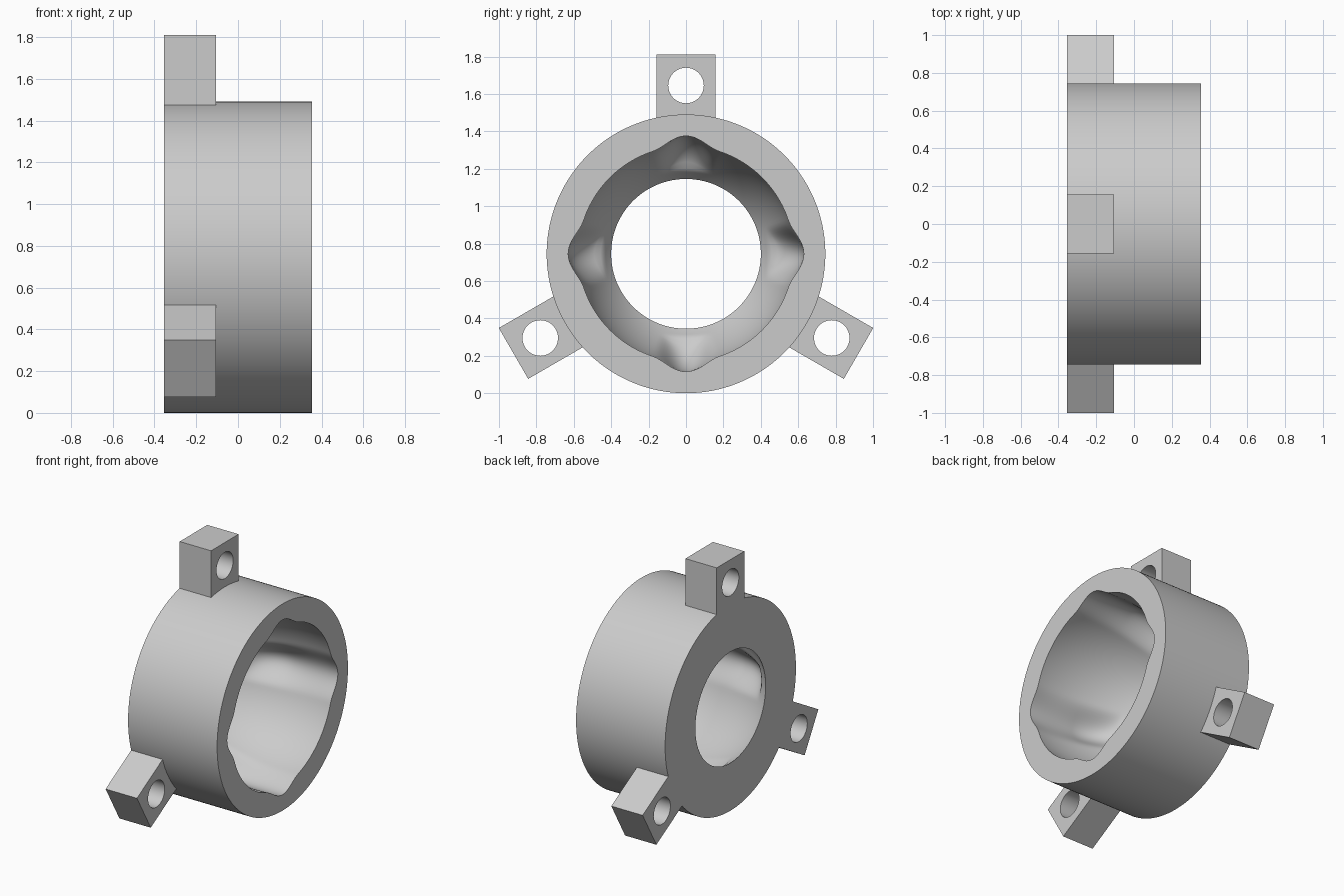
import bpy, bmesh, math
from math import sin, cos, pi, sqrt

cube = bpy.data.objects.get("Cube")
if cube:
    bpy.data.objects.remove(cube)

AXIS_Z, OUTER_R, HALF = 0.745, 0.745, 0.355   # ring axis runs along x
HOLE_R, GROOVE_R = 0.4, 0.63

grey = bpy.data.materials.new("plain_grey")
grey.use_nodes = True
grey.diffuse_color = (0.6, 0.6, 0.6, 1)
grey.node_tree.nodes["Principled BSDF"].inputs["Base Color"].default_value = (0.6, 0.6, 0.6, 1)


def finish(name, bm):
    """Turn a bmesh into a smooth-by-angle object with the shared material."""
    bmesh.ops.recalc_face_normals(bm, faces=bm.faces)
    mesh = bpy.data.meshes.new(name)
    bm.to_mesh(mesh)
    bm.free()
    mesh.materials.append(grey)
    obj = bpy.data.objects.new(name, mesh)
    bpy.context.collection.objects.link(obj)
    bpy.ops.object.select_all(action='DESELECT')
    obj.select_set(True)
    bpy.context.view_layer.objects.active = obj
    bpy.ops.object.shade_smooth_by_angle(angle=math.radians(35))
    return obj


def bridge(bm, loops):
    """Join a cyclic series of equal closed vertex loops with quads."""
    for a, b in zip(loops, loops[1:] + loops[:1]):
        for i in range(len(a)):
            j = (i + 1) % len(a)
            bm.faces.new((a[i], a[j], b[j], b[i]))


def bore_radius(x, angle):
    """Cupped socket wall with four round-ended ball grooves."""
    wall = 0.58 * sqrt(1 - ((x - 0.25) / 0.836) ** 2)
    floor = GROOVE_R
    if x < 0:
        floor = 0.4 + 0.23 * sqrt(max(0, 1 - (x / 0.29) ** 2))
    offset = (angle + pi / 4) % (pi / 2) - pi / 4
    side = min(1, abs(sin(offset)) * 0.6 / 0.19)
    return wall + max(0, floor - wall) * (1 + cos(pi * side)) / 2


# Ring with the grooved socket
SEGMENTS, STEPS = 192, 48
bm = bmesh.new()


def ring_loop(x, radius):
    angles = [2 * pi * i / SEGMENTS for i in range(SEGMENTS)]
    return [bm.verts.new((x, radius(a) * sin(a), AXIS_Z + radius(a) * cos(a)))
            for a in angles]


loops = [ring_loop(x, lambda a: OUTER_R) for x in (HALF, -HALF)]
for k in range(STEPS + 1):
    x = -HALF + 2 * HALF * k / STEPS
    loops.append(ring_loop(x, lambda a: bore_radius(x, a)))
bridge(bm, loops)
finish("socket_ring", bm)


# Three drilled mounting lugs
def add_lug(name, turn):
    bm = bmesh.new()
    corners = [(0.157, 1.065), (-0.157, 1.065), (-0.157, 0.7), (0.157, 0.7)]
    per_side, hole_r, hole_at = 12, 0.095, 0.9
    square, circle = [], []
    for c in range(4):
        (u0, v0), (u1, v1) = corners[c], corners[(c + 1) % 4]
        for s in range(per_side):
            t = s / per_side
            a = pi / 4 + (c + t) * pi / 2
            square.append((u0 + (u1 - u0) * t, v0 + (v1 - v0) * t))
            circle.append((hole_r * cos(a), hole_at + hole_r * sin(a)))

    def loop(points, x):
        return [bm.verts.new((x, u * cos(turn) + v * sin(turn),
                              AXIS_Z - u * sin(turn) + v * cos(turn)))
                for u, v in points]

    back, front = -HALF, -0.105
    bridge(bm, [loop(square, front), loop(square, back),
                loop(circle, back), loop(circle, front)])
    finish(name, bm)


for i, label in enumerate(("top_lug", "back_lug", "front_lug")):
    add_lug(label, i * 2 * pi / 3)
